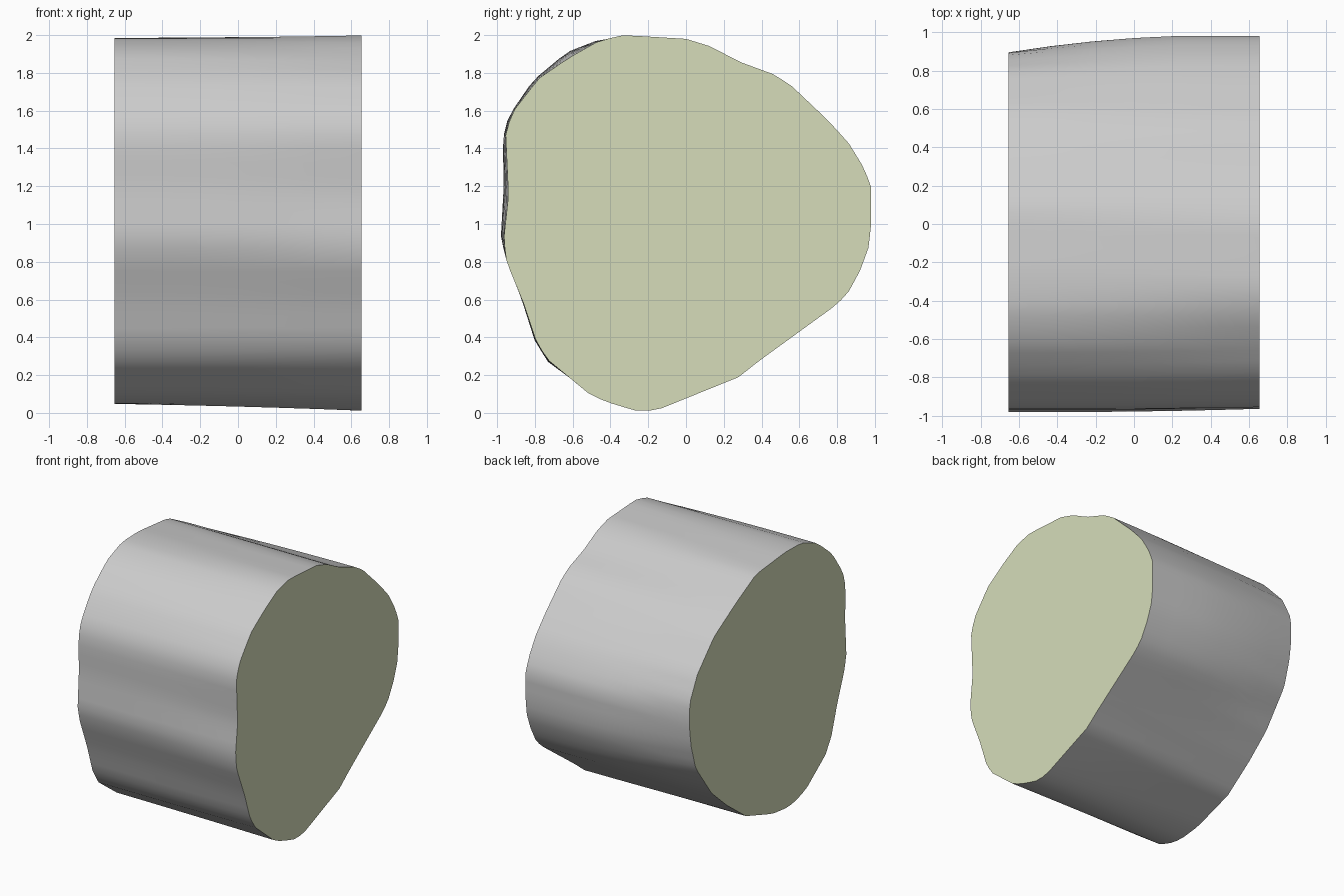
import bpy, bmesh, math

cube = bpy.data.objects.get("Cube")
if cube:
    bpy.data.objects.remove(cube)


def material(name, rgb):
    m = bpy.data.materials.new(name)
    m.use_nodes = True
    m.diffuse_color = (*rgb, 1)
    m.node_tree.nodes["Principled BSDF"].inputs["Base Color"].default_value = (*rgb, 1)
    return m


# Outlines of the two cut ends as (y, z), from the bottom towards the back
RIGHT_END = [(-.24, .005), (-.14, .02), (.28, .19), (.38, .27), (.80, .575), (.86, .64),
             (.92, .75), (.965, .87), (.98, .99), (.98, 1.2), (.94, 1.3), (.86, 1.43),
             (.75, 1.55), (.56, 1.73), (.47, 1.79), (.28, 1.86), (.13, 1.94), (0, 1.98),
             (-.33, 2.0), (-.46, 1.97), (-.62, 1.88), (-.78, 1.77), (-.92, 1.59),
             (-.955, 1.48), (-.94, 1.15), (-.965, .92), (-.95, .80), (-.86, .58),
             (-.79, .37), (-.73, .28), (-.5, .09), (-.38, .045)]
LEFT_END = [(-.28, .045), (-.1, .065), (.22, .17), (.45, .34), (.63, .5), (.82, .76),
            (.875, .95), (.895, 1.1), (.89, 1.28), (.80, 1.46), (.6, 1.67), (.33, 1.83),
            (.1, 1.95), (-.05, 1.965), (-.25, 1.985), (-.45, 1.98), (-.63, 1.91),
            (-.81, 1.76), (-.94, 1.57), (-.97, 1.45), (-.965, 1.2), (-.98, .93),
            (-.955, .82), (-.87, .6), (-.8, .38), (-.73, .27), (-.5, .1), (-.38, .06)]
SIDES, RINGS, HALF = 96, 7, .655


def cross(a, b):
    return a[0] * b[1] - a[1] * b[0]


def resample(outline):
    """Points where evenly spaced rays from the centre meet the outline."""
    pts = [(y, z - 1) for y, z in outline]
    out = []
    for i in range(SIDES):
        a = math.tau * i / SIDES
        d = (math.cos(a), math.sin(a))
        for p, q in zip(pts, pts[1:] + pts[:1]):
            if cross(p, d) >= 0 and cross(d, q) > 0:
                e = (q[0] - p[0], q[1] - p[1])
                r = cross(p, e) / cross(d, e)
                out.append((r * d[0], 1 + r * d[1]))
                break
    return out


# Loft the wall between the ends; the back swells out early
a_end, b_end = resample(LEFT_END), resample(RIGHT_END)
bm = bmesh.new()
rings = []
for k in range(RINGS):
    u = k / (RINGS - 1)
    ring = []
    for (y0, z0), (y1, z1) in zip(a_end, b_end):
        w = u + 1.6 * u * (1 - u) * y1 * .95
        w = min(max(w, 0), 1)
        ring.append(bm.verts.new((HALF * (2 * u - 1), y0 + (y1 - y0) * w, z0 + (z1 - z0) * w)))
    rings.append(ring)
for r0, r1 in zip(rings, rings[1:]):
    for i in range(SIDES):
        j = (i + 1) % SIDES
        bm.faces.new((r0[i], r0[j], r1[j], r1[i]))

# Flat caps on both cut ends
for ring in (rings[0], rings[-1]):
    bm.faces.new(ring).material_index = 1
bmesh.ops.recalc_face_normals(bm, faces=bm.faces)

mesh = bpy.data.meshes.new("log_section")
bm.to_mesh(mesh)
bm.free()
mesh.materials.append(material("grey_wall", (.6, .6, .6)))
mesh.materials.append(material("pale_green_cut", (.67, .72, .49)))
log = bpy.data.objects.new("log_section", mesh)
bpy.context.collection.objects.link(log)

# Smooth wall, sharp rims
bpy.context.view_layer.objects.active = log
log.select_set(True)
bpy.ops.object.shade_smooth_by_angle(angle=math.radians(40))
